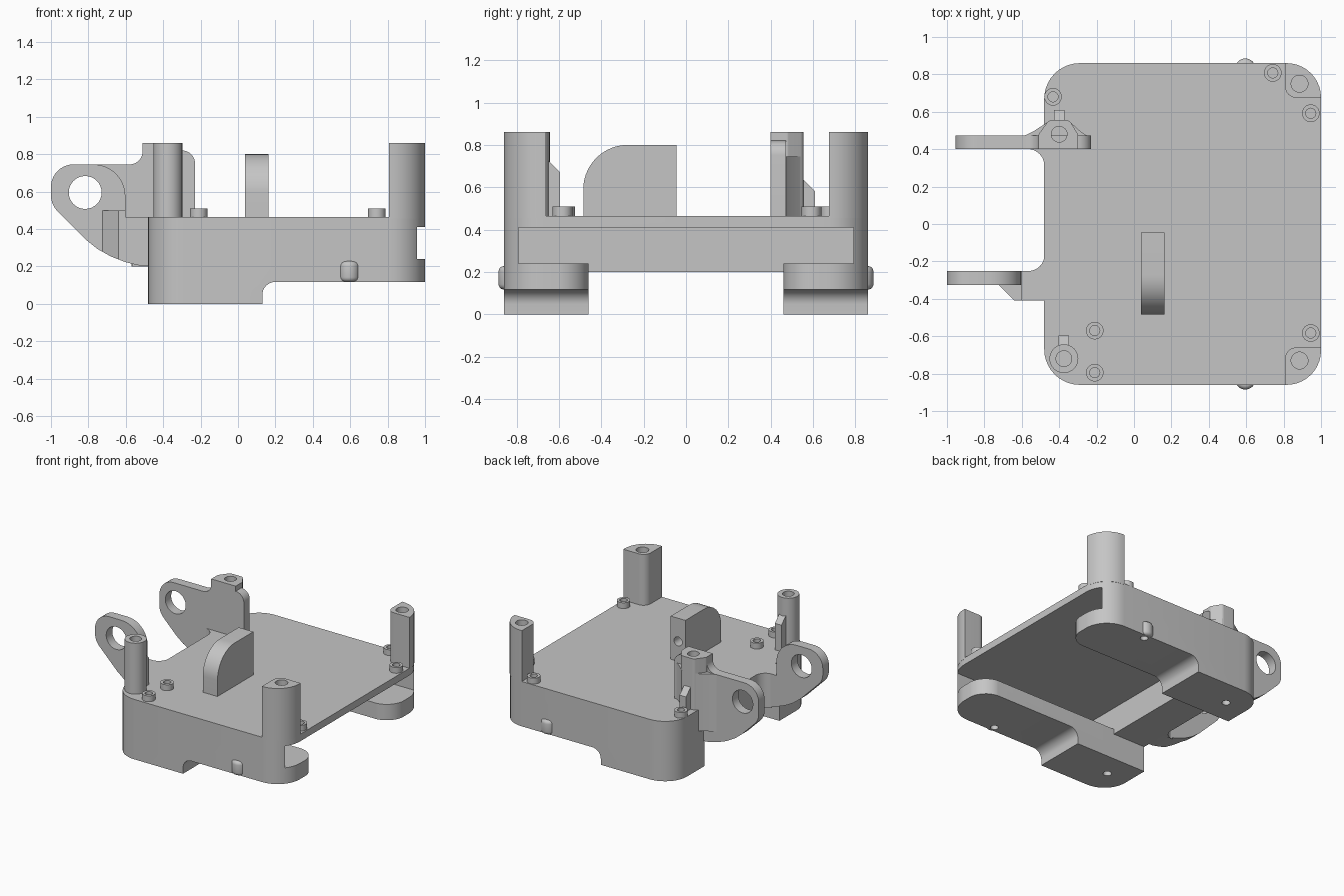
import bpy, bmesh, math
from mathutils import Vector

old = bpy.data.objects.get("Cube")
if old:
    bpy.data.objects.remove(old, do_unlink=True)

GREY = (0.56, 0.56, 0.56, 1)
mat = bpy.data.materials.new("matte grey")
mat.use_nodes = True
mat.diffuse_color = GREY
mat.node_tree.nodes["Principled BSDF"].inputs["Base Color"].default_value = GREY

TOP = 0.465     # deck height
POST = 0.86     # post height


def rounded(corners, n=10):
    """Outline with a radius at every corner (x, y, r)."""
    out = []
    for i, (x, y, r) in enumerate(corners):
        p = Vector((x, y))
        if r == 0:
            out.append(p)
            continue
        a = (Vector(corners[i - 1][:2]) - p).normalized()
        b = (Vector(corners[(i + 1) % len(corners)][:2]) - p).normalized()
        half = a.angle(b) / 2
        centre = p + (a + b).normalized() * r / math.sin(half)
        u = p + a * r / math.tan(half) - centre
        v = p + b * r / math.tan(half) - centre
        start = math.atan2(u.y, u.x)
        sweep = math.atan2(u.x * v.y - u.y * v.x, u.dot(v))
        out += [centre + r * Vector((math.cos(start + sweep * k / n),
                                     math.sin(start + sweep * k / n))) for k in range(n + 1)]
    return out


def rect(x0, x1, y0, y1, r=0):
    return rounded([(x0, y0, r), (x1, y0, r), (x1, y1, r), (x0, y1, r)])


def circle(x, y, r, n=32):
    return [Vector((x + r * math.cos(2 * math.pi * k / n),
                    y + r * math.sin(2 * math.pi * k / n))) for k in range(n)]


def fillet(x, y, sx, sy, r, n=10):
    """Concave corner filler, growing from the corner along sx and sy."""
    arc = [(x + sx * r * (1 - math.sin(t)), y + sy * r * (1 - math.cos(t)))
           for t in (math.pi / 2 * k / n for k in range(n + 1))]
    return [(x, y)] + arc


def prism(name, pts, axis, lo, hi):
    place = {"x": lambda p, h: (h, p[0], p[1]),
             "y": lambda p, h: (p[0], h, p[1]),
             "z": lambda p, h: (p[0], p[1], h)}[axis]
    bm = bmesh.new()
    low = [bm.verts.new(place(p, lo)) for p in pts]
    high = [bm.verts.new(place(p, hi)) for p in pts]
    bm.faces.new(low)
    bm.faces.new(high)
    for i in range(len(pts)):
        bm.faces.new((low[i - 1], low[i], high[i], high[i - 1]))
    bmesh.ops.recalc_face_normals(bm, faces=bm.faces)
    mesh = bpy.data.meshes.new(name)
    bm.to_mesh(mesh)
    bm.free()
    mesh.materials.append(mat)
    ob = bpy.data.objects.new(name, mesh)
    bpy.context.collection.objects.link(ob)
    return ob


def activate(ob):
    bpy.ops.object.select_all(action="DESELECT")
    ob.select_set(True)
    bpy.context.view_layer.objects.active = ob


def combine(ob, tool, operation="DIFFERENCE"):
    activate(ob)
    mod = ob.modifiers.new("combine", "BOOLEAN")
    mod.object, mod.operation, mod.solver = tool, operation, "EXACT"
    bpy.ops.object.modifier_apply(modifier=mod.name)
    bpy.data.objects.remove(tool, do_unlink=True)


def cut(ob, pts, axis, lo, hi):
    combine(ob, prism("cutter", pts, axis, lo, hi))


# Main body: rounded block hollowed into a deck, side walls and feet
body = prism("body", rect(-0.48, 1, -0.86, 0.86, 0.19), "z", 0, TOP)
cut(body, rect(-0.6, 1.1, -0.46, 0.46), "z", -0.1, 0.2)
cut(body, rect(-0.2, 1.1, -0.46, 0.46), "z", 0.1, 0.41)
cut(body, rect(-0.2, 1.1, -0.79, 0.79), "z", 0.24, 0.41)
step = rounded([(0.13, -0.1, 0), (1.1, -0.1, 0), (1.1, 0.117, 0), (0.13, 0.117, 0.07)])
cut(body, step, "y", -1, 1)
for s in (-1, 1):
    cut(body, fillet(1.001, s * 0.459, -1, s, 0.15), "z", 0.05, 0.3)
    cut(body, circle(-0.3, s * 0.65, 0.03), "z", -0.1, 0.12)

# Screw bosses bulging from the side walls
for s, side in ((-1, "front"), (1, "back")):
    boss = prism(side + "_side_boss", circle(0.595, s * 0.83, 0.055), "z", 0.117, 0.228)
    activate(boss)
    bev = boss.modifiers.new("round_top", "BEVEL")
    bev.width, bev.segments, bev.limit_method = 0.025, 4, "ANGLE"
    bpy.ops.object.modifier_apply(modifier=bev.name)
    for part in (body, boss):
        cut(part, circle(0.595, s * 0.82, 0.028), "z", 0, 0.2)

# Left corner posts, following the body corner
for s, y_in, y_hole, side in ((-1, 0.66, -0.73, "front"), (1, 0.675, 0.75, "back")):
    post = prism(side + "_corner_post", rounded(
        [(0.808, s * y_in, 0.06), (1, s * y_in, 0), (1, s * 0.86, 0.184), (0.808, s * 0.86, 0)]),
        "z", TOP - 0.01, POST)
    cut(post, circle(0.885, y_hole, 0.045), "z", 0.7, 1)

# Right front post with its rib
post = prism("right_front_post", circle(-0.375, -0.72, 0.077), "z", TOP - 0.01, POST)
cut(post, circle(-0.375, -0.72, 0.042), "z", 0.7, 1)
prism("front_rib", [(-0.67, TOP - 0.01), (-0.595, TOP - 0.01), (-0.595, 0.67), (-0.67, 0.745)],
      "x", -0.403, -0.347)

# Right back post with its rib and flared back
post = prism("right_back_post", rounded(
    [(-0.51, 0.4, 0), (-0.3, 0.4, 0), (-0.3, 0.48, 0.02), (-0.345, 0.555, 0.03),
     (-0.455, 0.555, 0.03), (-0.51, 0.48, 0.02)]), "z", 0.3, POST)
cut(post, circle(-0.4, 0.48, 0.042), "z", 0.7, 1)
flare = [(-0.65, 0.46), (-0.58, 0.475), (-0.53, 0.5), (-0.45, 0.553),
         (-0.35, 0.553), (-0.28, 0.49), (-0.23, 0.46)]
prism("post_flare", flare, "z", 0.3, 0.745)
prism("back_rib", [(0.53, TOP - 0.01), (0.61, TOP - 0.01), (0.61, 0.58), (0.53, 0.66)],
      "x", -0.428, -0.372)

# Hinge ears: curved underside shared by both
UNDERSIDE = [(-0.46, 0.2, 0), (-0.52, 0.203, 0), (-0.6, 0.222, 0),
             (-0.68, 0.253, 0), (-0.75, 0.292, 0), (-0.81, 0.34, 0)]


def front_ear_outline():
    return rounded(UNDERSIDE + [(-1, 0.53, 0.12), (-1, 0.745, 0.12),
                                (-0.602, 0.745, 0.17), (-0.602, TOP, 0), (-0.46, TOP, 0)])


ear = prism("front_ear", front_ear_outline(), "y", -0.325, -0.25)
cut(ear, circle(-0.817, 0.595, 0.088), "y", -1, 1)
ear = prism("back_ear", rounded(
    UNDERSIDE + [(-0.955, 0.485, 0.12), (-0.955, 0.745, 0.12), (-0.51, 0.745, 0.07),
                 (-0.51, 0.82, 0), (-0.23, 0.82, 0.07), (-0.23, 0.4, 0), (-0.46, 0.4, 0)]),
    "y", 0.4, 0.472)
cut(ear, circle(-0.817, 0.595, 0.088), "y", -1, 1)

# Gusset bracing the front ear, trimmed to the ear underside
gusset = prism("front_gusset", [(-0.73, -0.32), (-0.64, -0.41), (-0.47, -0.41),
                                (-0.47, -0.26), (-0.73, -0.26)], "z", 0.1, 0.5)
combine(gusset, prism("trim", front_ear_outline(), "y", -0.6, 0), "INTERSECT")

# Fillets where the ears meet the body
prism("front_ear_fillet", fillet(-0.479, -0.251, -1, 1, 0.085), "z", 0.2, TOP)
prism("back_ear_fillet", fillet(-0.479, 0.401, -1, -1, 0.09), "z", 0.2, TOP)

# Upright stop on the deck with a hole in its back
stop = prism("upright_stop", rounded(
    [(-0.485, TOP - 0.01, 0), (-0.045, TOP - 0.01, 0), (-0.045, 0.8, 0), (-0.485, 0.8, 0.21)], 14),
    "x", 0.037, 0.163)
cut(stop, circle(0.1, 0.62, 0.035), "y", -0.2, 0.1)

# Small hollow standoffs
SPOTS = [(-0.21, -0.57), (-0.21, -0.795), (0.945, -0.583), (0.945, 0.592),
         (0.742, 0.808), (-0.433, 0.68)]
for i, (x, y) in enumerate(SPOTS):
    ring = prism("standoff_%d" % (i + 1), circle(x, y, 0.047, 24), "z", TOP - 0.01, 0.51)
    cut(ring, circle(x, y, 0.027, 24), "z", TOP + 0.002, 0.6)

# Smooth curved walls, keep edges crisp
for ob in list(bpy.context.collection.objects):
    if ob.type == "MESH" and mat.name in ob.data.materials:
        activate(ob)
        bpy.ops.object.shade_smooth_by_angle(angle=math.radians(30))
